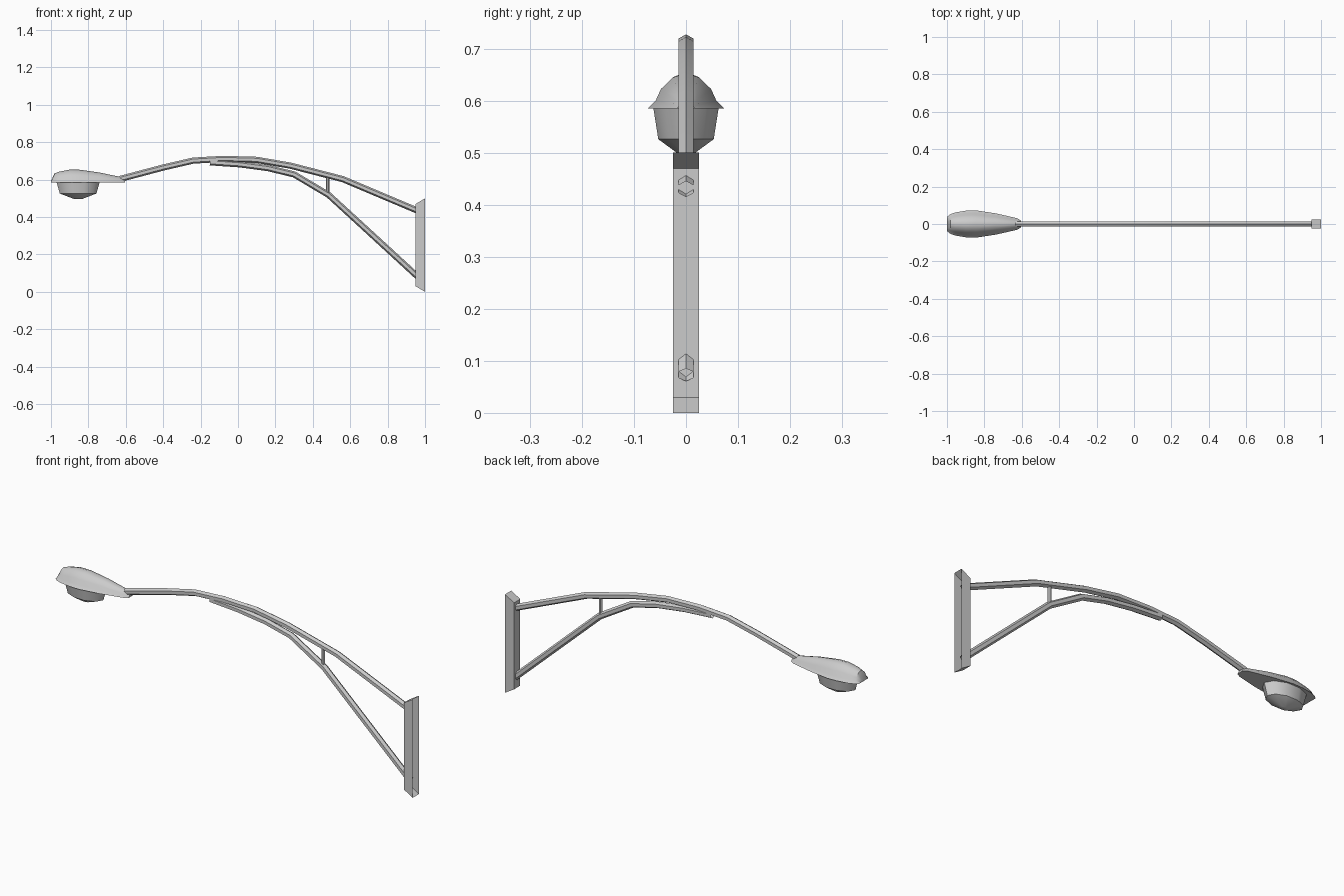
import bpy, bmesh, math
from mathutils import Vector

if "Cube" in bpy.data.objects:
    bpy.data.objects.remove(bpy.data.objects["Cube"])


def finish(name, bm, normals=True):
    if normals:
        bmesh.ops.recalc_face_normals(bm, faces=bm.faces[:])
    me = bpy.data.meshes.new(name)
    bm.to_mesh(me)
    bm.free()
    ob = bpy.data.objects.new(name, me)
    bpy.context.collection.objects.link(ob)
    return ob


def loft(bm, rings, closed=True):
    # Skin a list of equally sized point rings
    vs = [[bm.verts.new(p) for p in r] for r in rings]
    n = len(vs[0])
    for a, b in zip(vs, vs[1:]):
        for i in range(n if closed else n - 1):
            j = (i + 1) % n
            bm.faces.new((a[i], a[j], b[j], b[i]))
    return vs


def tube(name, path, r, sides=6):
    # Open mitred tube along a path in the XZ plane
    pts = [Vector((x, 0, z)) for x, z in path]
    rings = []
    for i, p in enumerate(pts):
        d0 = (p - pts[max(i - 1, 0)]).normalized()
        d1 = (pts[min(i + 1, len(pts) - 1)] - p).normalized()
        t = (d0 + d1).normalized()
        up = Vector((-t.z, 0, t.x))
        side = Vector((0, 1, 0))
        rings.append([p + r * (math.cos(a) * up + math.sin(a) * side)
                      for a in (math.tau * k / sides for k in range(sides))])
    bm = bmesh.new()
    loft(bm, rings)
    return finish(name, bm)


# Arms and strut
tube("upper_arm", [(0.97, 0.43), (0.56, 0.603), (0.28, 0.675), (0.10, 0.706),
                   (-0.08, 0.711), (-0.24, 0.702), (-0.40, 0.665), (-0.63, 0.604)], 0.0165)
tube("lower_brace", [(0.97, 0.073), (0.485, 0.518), (0.30, 0.628), (0.16, 0.662),
                     (0.01, 0.682), (-0.15, 0.693)], 0.0165)
tube("strut", [(0.48, 0.515), (0.48, 0.625)], 0.009)

# Wall bracket: channel with slanted ends, open on the wall side
bm = bmesh.new()
inner = [(0.95, y, z) for y, z in ((-.025, .03), (.025, .03), (.025, .47), (-.025, .47))]
outer = [(1.0, y, z) for y, z in ((-.025, 0), (.025, 0), (.025, .5), (-.025, .5))]
v = loft(bm, [inner, outer])
bm.faces.new(v[0])
finish("wall_bracket", bm)

# Lamp housing: stations of x, half width, height above the rim
base = 0.585
stations = [(-1.0, 0.038, 0.006), (-0.982, 0.052, 0.048), (-0.955, 0.062, 0.058),
            (-0.90, 0.071, 0.069), (-0.845, 0.073, 0.068), (-0.74, 0.057, 0.053),
            (-0.625, 0.031, 0.029), (-0.603, 0.018, 0.014)]
section = [(-1, 0), (-0.8, 0.22), (-0.66, 0.55), (-0.34, 0.88), (0, 1),
           (0.34, 0.88), (0.66, 0.55), (0.8, 0.22), (1, 0)]
bm = bmesh.new()
v = loft(bm, [[(x, w * a, base + h * b) for a, b in section] for x, w, h in stations])
bm.faces.new(v[0])
bm.faces.new(v[-1])
lamp = finish("lamp_housing", bm)

# Glass bowl below the housing
bm = bmesh.new()
rings = [[(-0.855 + rx * math.cos(a), ry * math.sin(a), z)
          for a in (math.tau * k / 10 for k in range(10))]
         for rx, ry, z in ((0.115, 0.066, 0.586), (0.098, 0.056, 0.526), (0.02, 0.013, 0.496))]
v = loft(bm, rings)
bm.faces.new(v[-1])
bowl = finish("lamp_bowl", bm)

# Smooth shading on rounded parts
for ob in bpy.data.objects:
    ob.select_set(ob.name != "wall_bracket")
bpy.context.view_layer.objects.active = lamp
bpy.ops.object.shade_smooth_by_angle(angle=math.radians(40))
